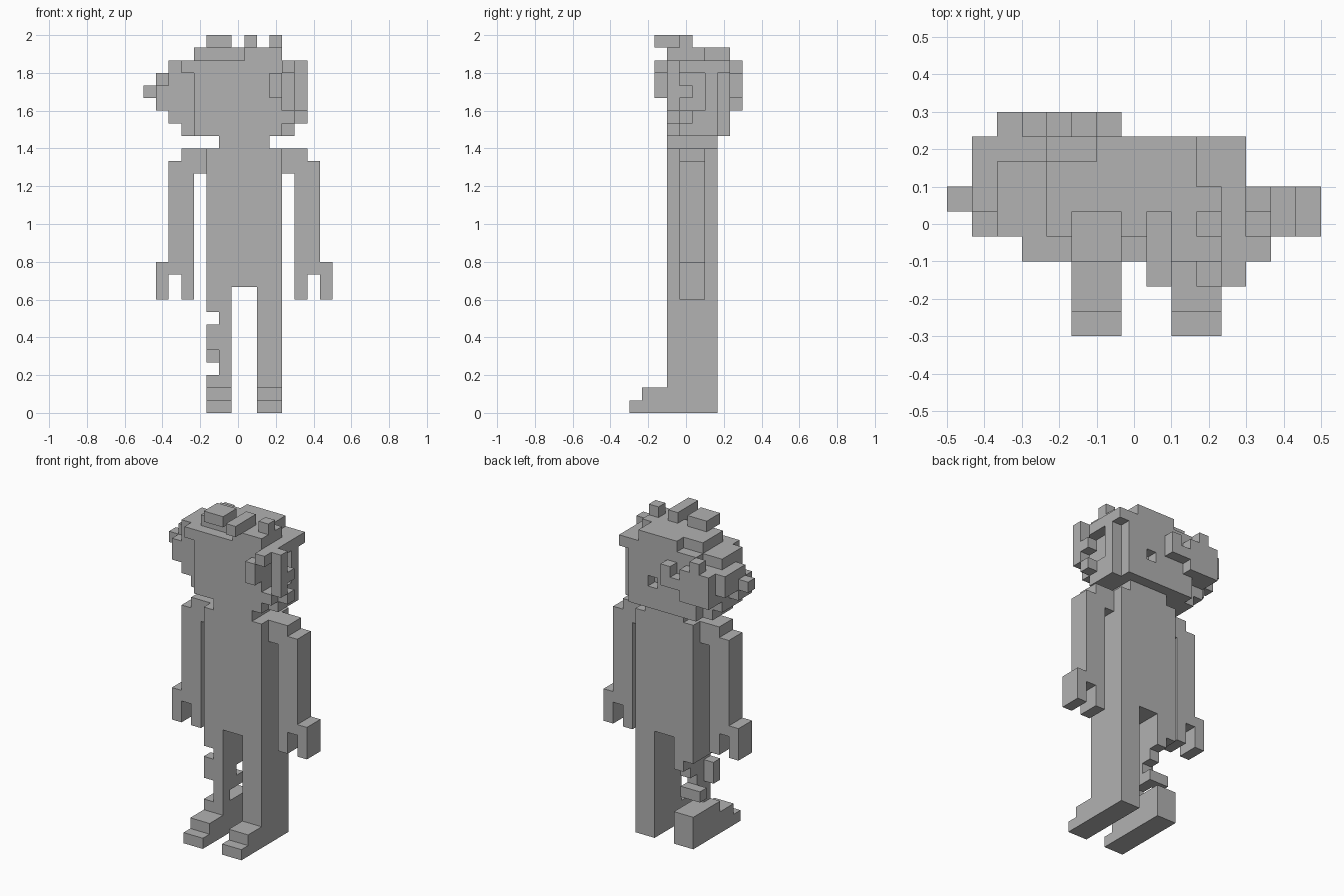
import bpy, bmesh
from itertools import product
from mathutils import Vector

cube = bpy.data.objects.get("Cube")
if cube:
    bpy.data.objects.remove(cube, do_unlink=True)

U = 1 / 15                      # edge of one block
ORIGIN = Vector((-0.5, -0.3, 0))
SIDES = [Vector(d) for d in ((1, 0, 0), (-1, 0, 0), (0, 1, 0),
                             (0, -1, 0), (0, 0, 1), (0, 0, -1))]

grey = bpy.data.materials.new("plain grey")
grey.use_nodes = True
tone = (0.445, 0.445, 0.445, 1)
grey.diffuse_color = tone
grey.node_tree.nodes["Principled BSDF"].inputs["Base Color"].default_value = tone


def cells(x, y, z):
    """Blocks filling the ranges x, y and z; the end of each is left out."""
    return set(product(range(*x), range(*y), range(*z)))


def build(name, *groups):
    """Skin a set of blocks with their outer faces and merge flat areas."""
    solid = set().union(*groups)
    bm = bmesh.new()
    for cell in solid:
        centre = Vector(cell) + Vector((0.5, 0.5, 0.5))
        for d in SIDES:
            if tuple(int(c + s) for c, s in zip(cell, d)) in solid:
                continue
            a = Vector((d.y, d.z, d.x))
            b = d.cross(a)
            corners = [centre + (d + a * p + b * q) / 2
                       for p, q in ((-1, -1), (1, -1), (1, 1), (-1, 1))]
            bm.faces.new([bm.verts.new(ORIGIN + c * U) for c in corners])
    bmesh.ops.remove_doubles(bm, verts=bm.verts, dist=U / 20)
    bmesh.ops.dissolve_limit(bm, angle_limit=0.01, verts=bm.verts, edges=bm.edges)
    mesh = bpy.data.meshes.new(name)
    bm.to_mesh(mesh)
    bm.free()
    mesh.materials.append(grey)
    obj = bpy.data.objects.new(name, mesh)
    bpy.context.collection.objects.link(obj)


# Torso and neck
build("torso", cells((5, 11), (3, 7), (10, 21)))
build("neck", cells((6, 11 - 1), (3, 7), (21, 22)))


# Feet, each with a low toe step
def foot(x):
    return cells(x, (1, 7), (0, 2)) | cells(x, (0, 1), (0, 1))


build("left_leg", foot((9, 11)), cells((9, 11), (3, 7), (2, 10)))

# Broken leg: ankle stump, thin shin, stepped break under the thigh
build("right_leg", foot((5, 7)),
      cells((5, 7), (3, 7), (2, 3)),
      cells((6, 7), (3, 4), (3, 8)),
      cells((5, 6), (3, 4), (5, 7)),
      cells((5, 7), (5, 6), (4, 5)),
      cells((6, 7), (4, 5), (4, 8)),
      cells((6, 7), (5, 6), (6, 8)),
      cells((6, 7), (6, 7), (7, 8)),
      cells((5, 7), (3, 7), (8, 10)))


# Arms with a shoulder step and two stubby fingers
def arm(name, side, body):
    def span(near, far):        # block columns counted outward from the torso
        return (body + near, body + far) if side > 0 else (body - far, body - near)
    y = (4, 6)
    build(name, cells(span(0, 2), y, (20, 21)),
          cells(span(0, 3), y, (19, 20)),
          cells(span(1, 3), y, (11, 19)),
          cells(span(1, 2), y, (9, 11)),
          cells(span(3, 4), y, (9, 12)))


arm("left_arm", 1, 11)
arm("right_arm", -1, 5)

# Head core with a small pit in the back
build("head", cells((4, 11), (3, 8), (22, 28)) - {(8, 7, 24)})

# Tufts on the crown
build("crown",
      cells((4, 8), (4, 7), (28, 29)), cells((8, 11), (3, 6), (28, 29)),
      cells((6, 10), (6, 8), (28, 29)),
      cells((5, 7), (4, 5), (29, 30)), cells((5, 7), (3, 4), (29, 30)),
      cells((8, 9), (2, 5), (29, 30)), cells((10, 11), (4, 5), (29, 30)))

# Front lock beside the face
build("front_lock", cells((10, 11), (2, 3), (25, 27)),
      cells((11, 12), (2, 3), (27, 28)))

# Left side: open frame around a recess, with outer curls
build("left_side_frame",
      cells((11, 12), (4, 7), (22, 23)), cells((11, 12), (3, 7), (23, 24)),
      cells((11, 12), (6, 7), (24, 27)), cells((11, 12), (3, 8), (27, 28)))
build("left_side_curl",
      cells((12, 13), (4, 5), (23, 24)), cells((12, 13), (3, 4), (24, 25)),
      cells((12, 13), (3, 5), (25, 26)), cells((12, 13), (3, 4), (26, 28)))

# Right side: stepped bunch with a nub
build("right_side_bunch",
      cells((3, 4), (4, 7), (22, 23)), cells((2, 4), (4, 7), (23, 24)),
      cells((2, 4), (4, 8), (24, 27)), cells((1, 2), (4, 6), (24, 26)),
      cells((1, 2), (5, 8), (25, 27)), cells((0, 1), (5, 6), (25, 26)),
      cells((3, 4), (3, 4), (27, 28)), cells((2, 4), (4, 7), (27, 28)))

# Back of the head: raised slab and small tufts
build("back_bunch", cells((2, 5), (8, 9), (24, 27)),
      cells((5, 7), (8, 9), (25, 26)), cells((3, 4), (8, 9), (27, 28)),
      cells((6, 7), (8, 9), (26, 27)))
